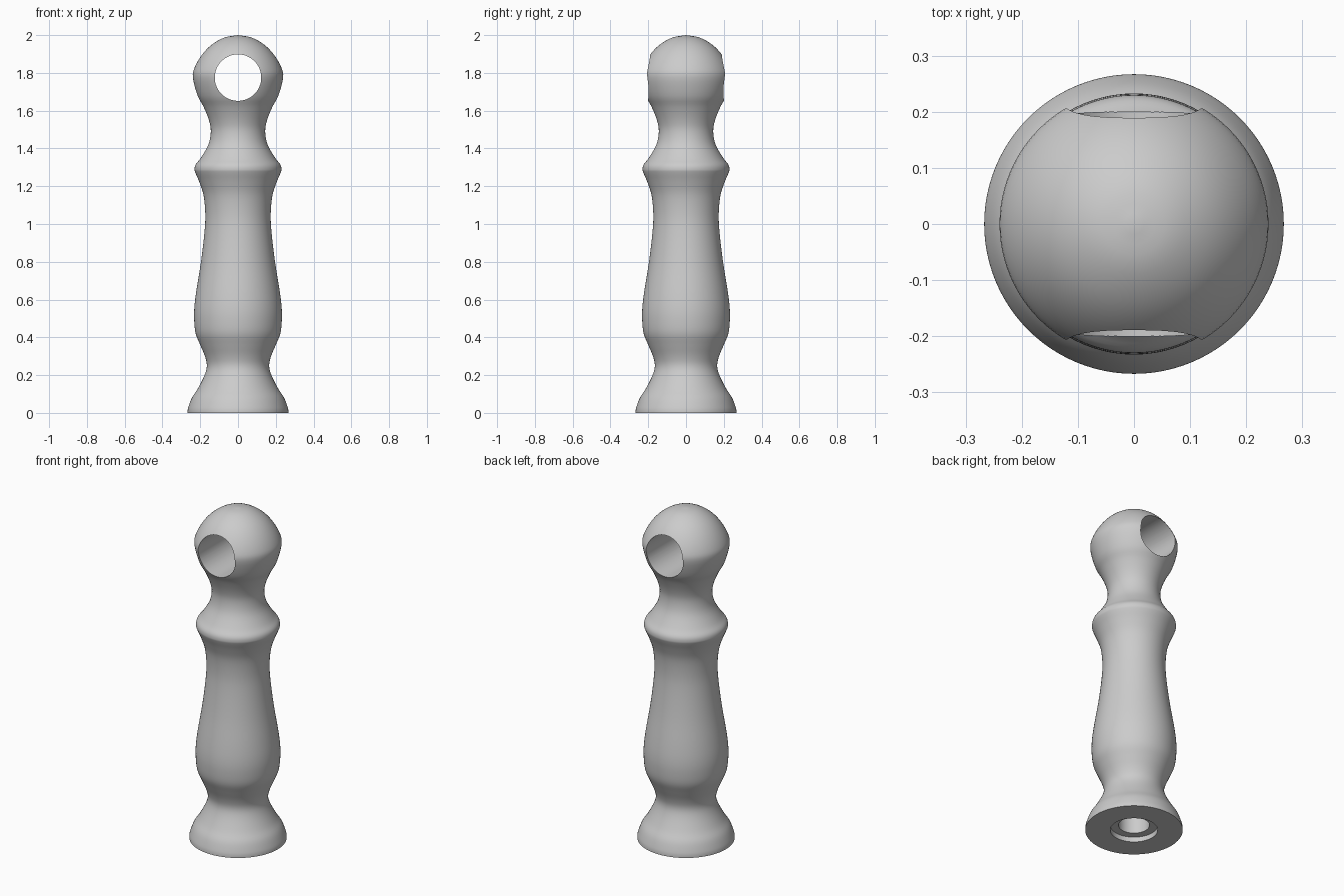
import bpy
import bmesh
from math import radians
from mathutils import Matrix, Vector

cube = bpy.data.objects.get("Cube")
if cube:
    bpy.data.objects.remove(cube, do_unlink=True)

SEGMENTS = 96
BALL_Z = 1.775

# Single grey finish
grey = bpy.data.materials.new("plain_grey")
grey.use_nodes = True
grey.diffuse_color = (0.6, 0.6, 0.6, 1)
grey.node_tree.nodes["Principled BSDF"].inputs["Base Color"].default_value = grey.diffuse_color


def spline(points, steps=4):
    """Smooth curve passing through every (radius, height) point."""
    pts = [Vector(p) for p in points]
    pts = [pts[0]] + pts + [2 * pts[-1] - pts[-2]]
    result = []
    for a, b, c, d in zip(pts, pts[1:], pts[2:], pts[3:]):
        for i in range(steps):
            t = i / steps
            result.append(0.5 * (2 * b + (c - a) * t + (2 * a - 5 * b + 4 * c - d) * t ** 2
                                 + (3 * b - a - 3 * c + d) * t ** 3))
    return result + [pts[-2]]


def lathe(name, profile):
    """Spin a (radius, height) profile about z into a closed solid."""
    bm = bmesh.new()
    verts = [bm.verts.new((r, 0, z)) for r, z in profile]
    edges = [bm.edges.new(pair) for pair in zip(verts, verts[1:])]
    bmesh.ops.spin(bm, geom=verts + edges, cent=(0, 0, 0), axis=(0, 0, 1),
                   angle=radians(360), steps=SEGMENTS)
    bmesh.ops.remove_doubles(bm, verts=bm.verts, dist=0.0002)
    bmesh.ops.recalc_face_normals(bm, faces=bm.faces)
    mesh = bpy.data.meshes.new(name)
    bm.to_mesh(mesh)
    bm.free()
    mesh.materials.append(grey)
    obj = bpy.data.objects.new(name, mesh)
    bpy.context.collection.objects.link(obj)
    return obj


# Counterbored blind bolt hole in the underside
bore = [(0, 0.3), (0.085, 0.3), (0.085, 0.03), (0.13, 0.03), (0.13, 0)]

# Turned outline: flared foot, swelling shaft, collar, neck and ball
outline = [
    (0.267, 0.008), (0.263, 0.03), (0.244, 0.08), (0.212, 0.13), (0.177, 0.2),
    (0.165, 0.25), (0.175, 0.3), (0.2, 0.36), (0.224, 0.42), (0.232, 0.49),
    (0.231, 0.56), (0.22, 0.65), (0.196, 0.8), (0.178, 0.95), (0.173, 1.05),
    (0.182, 1.15), (0.204, 1.22), (0.225, 1.27), (0.23, 1.29), (0.224, 1.315),
    (0.197, 1.35), (0.157, 1.42), (0.144, 1.49), (0.154, 1.55), (0.182, 1.62),
    (0.214, 1.68), (0.239, BALL_Z), (0.229, 1.83), (0.19, 1.897), (0.138, 1.95),
    (0.072, 1.987), (0, 2),
]
post = lathe("turned_post", bore + [(0.267, 0)] + spline(outline))

# Rail hole straight through the ball from front to back
cutter = lathe("rail_hole_cutter", [(0, -0.5), (0.123, -0.5), (0.123, 0.5), (0, 0.5)])
cutter.data.transform(Matrix.Translation((0, 0, BALL_Z)) @ Matrix.Rotation(radians(90), 4, 'X'))
cutter.hide_render = True
cut = post.modifiers.new("rail_hole", 'BOOLEAN')
cut.operation = 'DIFFERENCE'
cut.solver = 'EXACT'
cut.object = cutter

bpy.ops.object.select_all(action='DESELECT')
post.select_set(True)
bpy.context.view_layer.objects.active = post
bpy.ops.object.modifier_apply(modifier=cut.name)
bpy.data.objects.remove(cutter, do_unlink=True)
bpy.ops.object.shade_smooth_by_angle(angle=radians(30))
